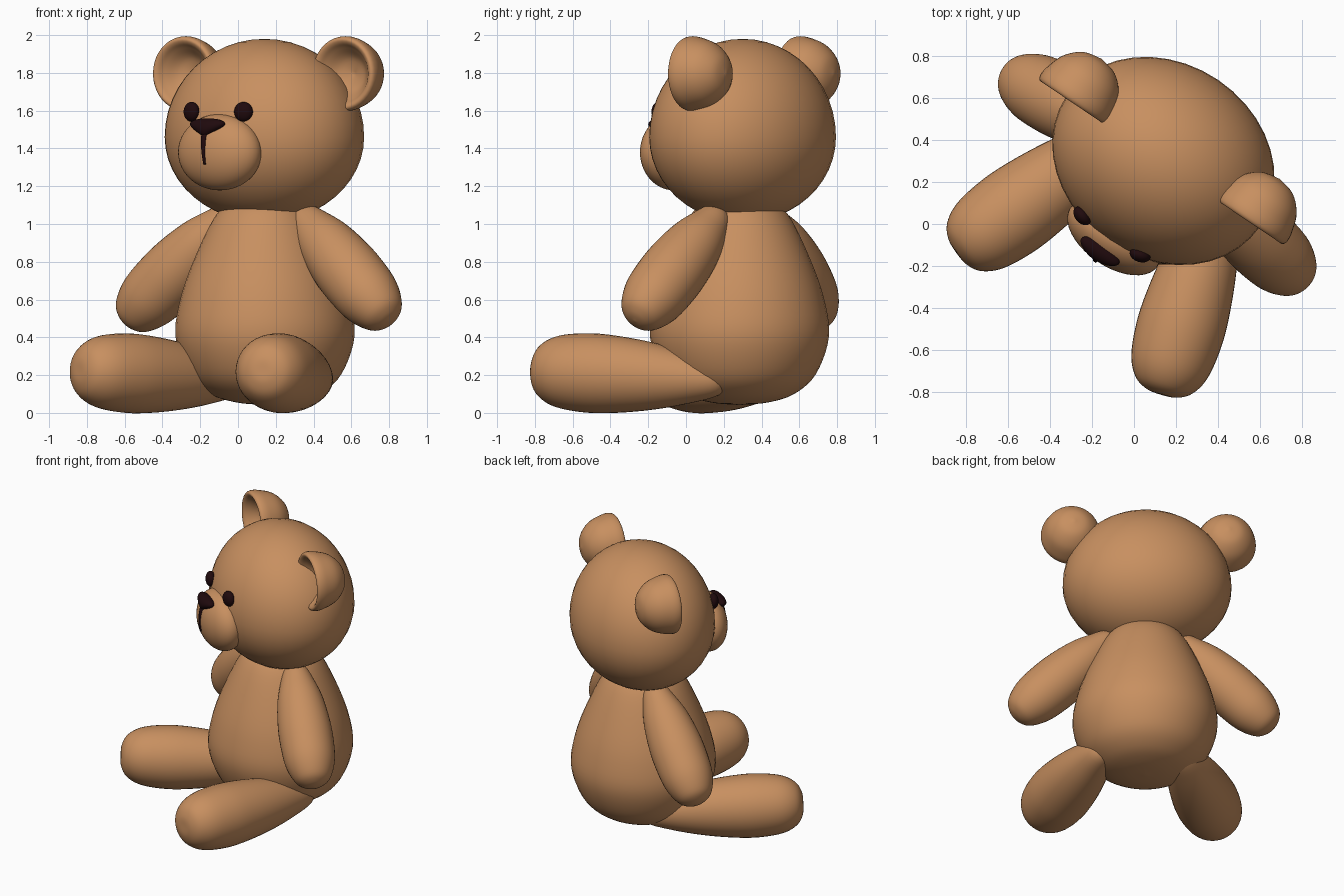
import bpy, bmesh, math
from mathutils import Matrix, Vector

if "Cube" in bpy.data.objects:
    bpy.data.objects.remove(bpy.data.objects["Cube"])

def material(name, rgb):
    m = bpy.data.materials.new(name)
    m.diffuse_color = (*rgb, 1)
    m.use_nodes = True
    m.node_tree.nodes["Principled BSDF"].inputs["Base Color"].default_value = m.diffuse_color
    return m

FUR = material("tan_fur", (0.575, 0.277, 0.117))
DARK = material("dark_brown", (0.014, 0.003, 0.004))

# the seated figure is turned about the vertical axis
PLACE = Matrix.Translation((0.143, 0.283, 0)) @ Matrix.Rotation(math.radians(-34), 4, 'Z')

def finish(name, bm, mat):
    bmesh.ops.remove_doubles(bm, verts=bm.verts, dist=1e-5)
    bmesh.ops.recalc_face_normals(bm, faces=bm.faces)
    bm.transform(PLACE)
    me = bpy.data.meshes.new(name)
    bm.to_mesh(me)
    bm.free()
    me.materials.append(mat)
    for p in me.polygons:
        p.use_smooth = True
    ob = bpy.data.objects.new(name, me)
    bpy.context.collection.objects.link(ob)
    return ob

def smooth_path(pts, n=5):
    """Catmull-Rom curve through (radius, height) points."""
    p = [Vector(q) for q in pts]
    p = [p[0]] + p + [p[-1]]
    out = []
    for i in range(1, len(p) - 2):
        a, b, c, d = p[i - 1:i + 3]
        for k in range(n):
            t = k / n
            out.append(0.5 * (2 * b + (c - a) * t + (2 * a - 5 * b + 4 * c - d) * t * t
                              + (3 * b - a - 3 * c + d) * t ** 3))
    return out + [p[-1]]

def lathe(name, pts, start, axis, mat=FUR, seg=40):
    """Revolve a profile around an axis from a start point."""
    bm = bmesh.new()
    vs = [bm.verts.new((max(q.x, 0), 0, q.y)) for q in smooth_path(pts)]
    es = [bm.edges.new(e) for e in zip(vs, vs[1:])]
    bmesh.ops.spin(bm, geom=vs + es, cent=(0, 0, 0), axis=(0, 0, 1),
                   angle=2 * math.pi, steps=seg)
    rot = Vector(axis).to_track_quat('Z', 'Y').to_matrix().to_4x4()
    bm.transform(Matrix.Translation(start) @ rot)
    return finish(name, bm, mat)

def ellipsoid(name, loc, size, mat=FUR, shape=None, turn=0):
    bm = bmesh.new()
    bmesh.ops.create_uvsphere(bm, u_segments=40, v_segments=24, radius=1)
    if shape:
        for v in bm.verts:
            shape(v.co)
    bm.transform(Matrix.Translation(loc) @ Matrix.Rotation(turn, 4, 'Z')
                 @ Matrix.Diagonal((*size, 1)))
    return finish(name, bm, mat)

# torso
lathe("body", [(0, .042), (.15, .055), (.29, .1), (.405, .205), (.474, .4), (.45, .6),
               (.373, .82), (.258, 1.05), (.15, 1.13), (0, 1.16)], (0, 0, 0), (0, 0, 1), seg=48)

# head: fuller below the middle, taller above it
def head_shape(co):
    co.z *= 0.52 if co.z > 0 else 0.45
ellipsoid("head", (-.012, .012, 1.46), (.555, .465, 1), shape=head_shape)

# muzzle
MZ_C, MZ_R = Vector((-.005, -.42, 1.38)), Vector((.25, .14, .202))
ellipsoid("muzzle", MZ_C, MZ_R)

# nose: wide on top, narrowing downward
def nose_shape(co):
    co.x *= 0.58 + 0.5 * co.z
ellipsoid("nose", (-.022, -.512, 1.505), (.15, .05, .054), DARK, nose_shape)

# mouth line: tapered strip that hugs the muzzle
bm = bmesh.new()
rings = []
for i in range(11):
    z = 1.48 - 0.165 * i / 10
    y = MZ_C.y - MZ_R.y * math.sqrt(1 - ((z - MZ_C.z) / MZ_R.z) ** 2)
    w = 0.02 - 0.013 * i / 10
    rings.append([bm.verts.new((-.022 + .012 * i / 10 + sx * w, y + dy, z))
                  for sx, dy in ((-1, .01), (-.6, -.009), (.6, -.009), (1, .01))])
for a, b in zip(rings, rings[1:]):
    for k in range(4):
        bm.faces.new((a[k], a[(k + 1) % 4], b[(k + 1) % 4], b[k]))
bm.faces.new(rings[0])
bm.faces.new(rings[-1])
finish("mouth", bm, DARK)

ARM = [(0, -.06), (.07, -.03), (.115, .08), (.15, .2), (.172, .36), (.176, .5),
       (.163, .65), (.118, .765), (.06, .812), (0, .825)]
LEG = [(0, -.13), (.08, -.07), (.135, .1), (.178, .3), (.204, .5), (.21, .66),
       (.19, .82), (.14, .915), (.07, .955), (0, .96)]
# hollow ear bowl: rounded back, rolled rim, scooped front
EAR = [(0, -.23), (.09, -.208), (.16, -.14), (.193, -.05), (.197, 0), (.183, .02),
       (.162, .012), (.135, -.02), (.08, -.075), (0, -.1)]

# per side: sign, arm axis, hip offset, leg axis
for side, s, arm, hip, leg in (
        ("left", -1, (-.5, -.055, -.455), -.25, (-.262, -.707, .038)),
        ("right", 1, (.51, -.085, -.455), .31, (.225, -.707, .038))):
    ellipsoid(side + "_eye", (s * .166 - .02, -.42, 1.594), (.051, .034, .052), DARK, turn=s * .28)
    lathe(side + "_ear", EAR, (s * .51 - .018, .02, 1.796), (0, -1, 0))
    lathe(side + "_arm", ARM, (s * .245, .01, 1.03), arm)
    lathe(side + "_leg", LEG, (hip, 0, .178), leg)
